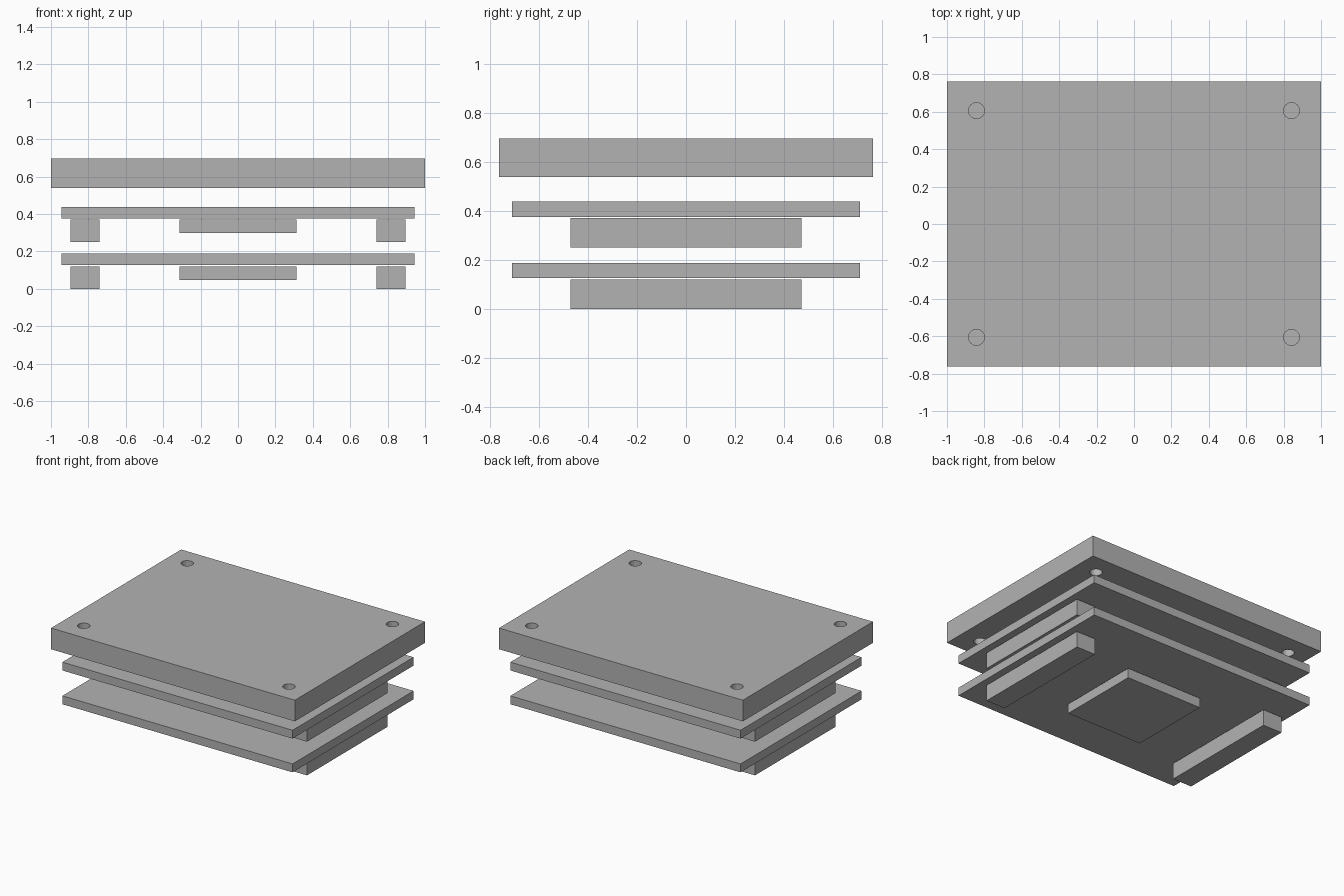
import bpy
from mathutils import Matrix

default = bpy.data.objects.get("Cube")
if default:
    bpy.data.objects.remove(default, do_unlink=True)

grey = bpy.data.materials.new("plain_grey")
grey.use_nodes = True
colour = (0.45, 0.45, 0.45, 1)
grey.diffuse_color = colour
grey.node_tree.nodes["Principled BSDF"].inputs["Base Color"].default_value = colour


def box(name, x, size_x, size_y, bottom, top):
    """Axis-aligned block centred on y = 0."""
    bpy.ops.mesh.primitive_cube_add(size=1, location=(x, 0, (bottom + top) / 2))
    obj = bpy.context.object
    obj.name = name
    obj.data.transform(Matrix.Diagonal((size_x, size_y, top - bottom, 1)))
    obj.data.materials.append(grey)
    return obj


# Two identical boards, each with side connectors and a central chip beneath
for level, z in (("lower", 0.0), ("upper", 0.25)):
    box(level + "_board", 0, 1.888, 1.418, z + 0.126, z + 0.188)
    box(level + "_chip", 0, 0.628, 0.628, z + 0.048, z + 0.12)
    for side, sign in (("left", 1), ("right", -1)):
        box(f"{level}_{side}_connector", sign * 0.818, 0.157, 0.944, z, z + 0.12)

# Thick top plate
plate = box("top_plate", 0, 2, 1.524, 0.539, 0.696)

# Mounting holes through the plate corners
for sx in (-1, 1):
    for sy in (-1, 1):
        bpy.ops.mesh.primitive_cylinder_add(
            vertices=16, radius=0.043, depth=0.4,
            location=(sx * 0.842, sy * 0.606, 0.62))
        cutter = bpy.context.object
        cutter.name = "hole_cutter"
        cutter.data.materials.append(grey)
        cutter.hide_render = True
        cutter.hide_set(True)
        cut = plate.modifiers.new("mounting_hole", 'BOOLEAN')
        cut.operation = 'DIFFERENCE'
        cut.solver = 'EXACT'
        cut.object = cutter
